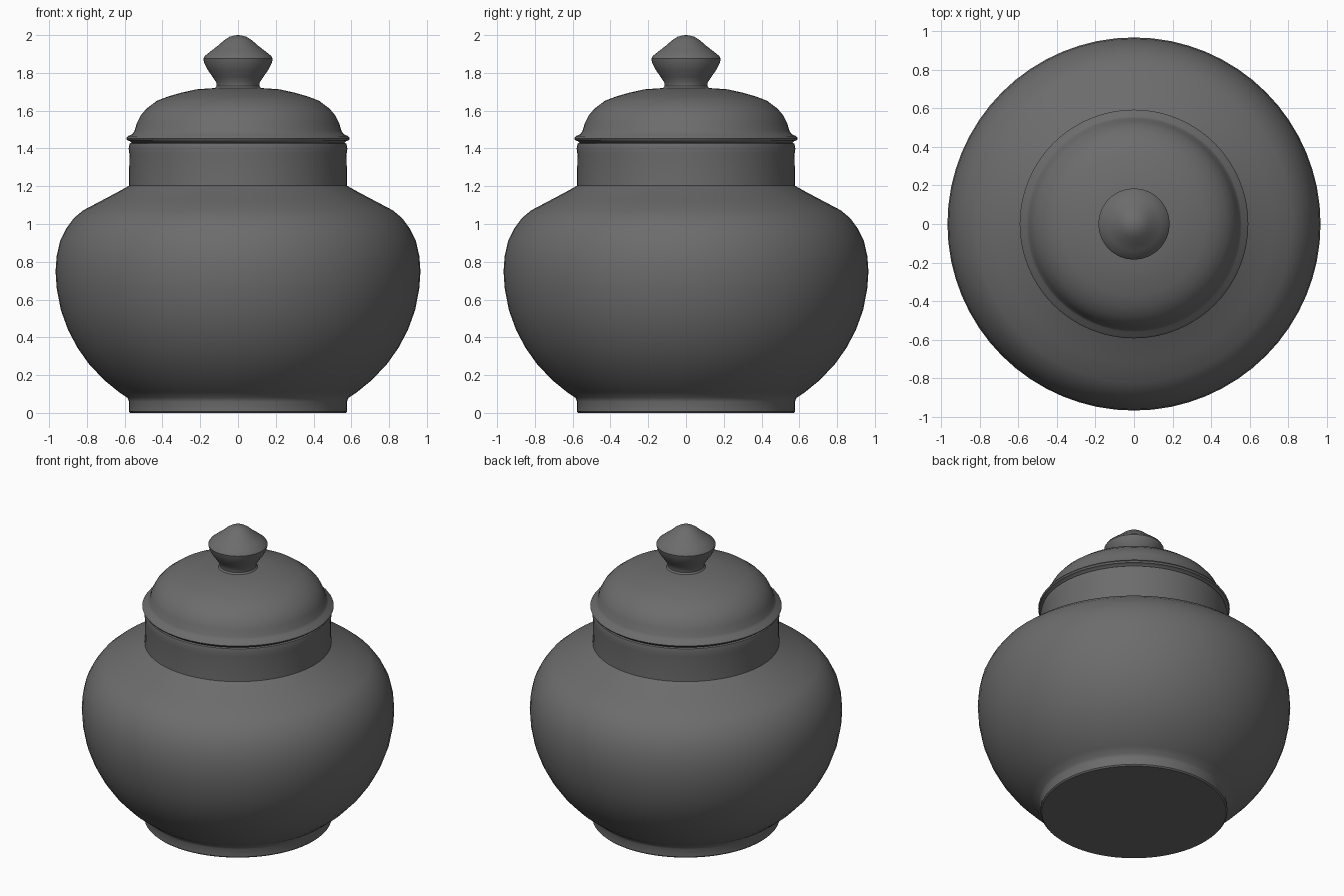
import bpy, bmesh, math

SEGMENTS = 64

# Single dark grey glaze
grey = bpy.data.materials.new("dark grey")
grey.diffuse_color = (0.15, 0.15, 0.15, 1)


def lathe(name, profile):
    """Spin an (r, z) profile, listed from bottom to top, around the z axis."""
    bm = bmesh.new()
    rings = []
    for r, z in profile:
        if r == 0:
            rings.append([bm.verts.new((0, 0, z))] * SEGMENTS)
        else:
            rings.append([bm.verts.new((r * math.cos(2 * math.pi * i / SEGMENTS),
                                        r * math.sin(2 * math.pi * i / SEGMENTS), z))
                          for i in range(SEGMENTS)])
    for low, high in zip(rings, rings[1:]):
        for i in range(SEGMENTS):
            j = (i + 1) % SEGMENTS
            corners = list(dict.fromkeys((low[i], low[j], high[j], high[i])))
            bm.faces.new(corners)
    bmesh.ops.recalc_face_normals(bm, faces=bm.faces[:])
    mesh = bpy.data.meshes.new(name)
    bm.to_mesh(mesh)
    bm.free()
    mesh.materials.append(grey)
    obj = bpy.data.objects.new(name, mesh)
    bpy.context.collection.objects.link(obj)
    bpy.ops.object.select_all(action='DESELECT')
    obj.select_set(True)
    bpy.context.view_layer.objects.active = obj
    bpy.ops.object.shade_smooth_by_angle(angle=math.radians(35))
    return obj


# Jar: flat foot, round belly, sloping shoulder, straight neck
lathe("jar_body", [
    (0, 0), (0.57, 0), (0.578, 0.008), (0.577, 0.06), (0.585, 0.08),
    (0.63, 0.11), (0.71, 0.175), (0.79, 0.26), (0.85, 0.345), (0.9, 0.44),
    (0.938, 0.545), (0.96, 0.66), (0.966, 0.75), (0.96, 0.83), (0.942, 0.91),
    (0.91, 0.975), (0.87, 1.03), (0.82, 1.072), (0.72, 1.125), (0.62, 1.178),
    (0.577, 1.203), (0.575, 1.37), (0.579, 1.4), (0.574, 1.425), (0.56, 1.432),
    (0, 1.432)])

# Lid: rounded flange, shallow groove and dome
lathe("lid", [
    (0, 1.425), (0.56, 1.425), (0.572, 1.438), (0.586, 1.443), (0.592, 1.453),
    (0.583, 1.465), (0.558, 1.477), (0.548, 1.492), (0.535, 1.535),
    (0.515, 1.575), (0.483, 1.612), (0.43, 1.652), (0.37, 1.675),
    (0.3, 1.695), (0.22, 1.713), (0.12, 1.72), (0, 1.72)])

# Knob: waisted stem, wide middle, pointed top
lathe("lid_knob", [
    (0, 1.715), (0.125, 1.715), (0.113, 1.73), (0.115, 1.75), (0.135, 1.78),
    (0.16, 1.815), (0.178, 1.85), (0.184, 1.875), (0.175, 1.89), (0.14, 1.918),
    (0.105, 1.945), (0.075, 1.972), (0.045, 1.991), (0.02, 1.998), (0, 2.0)])
